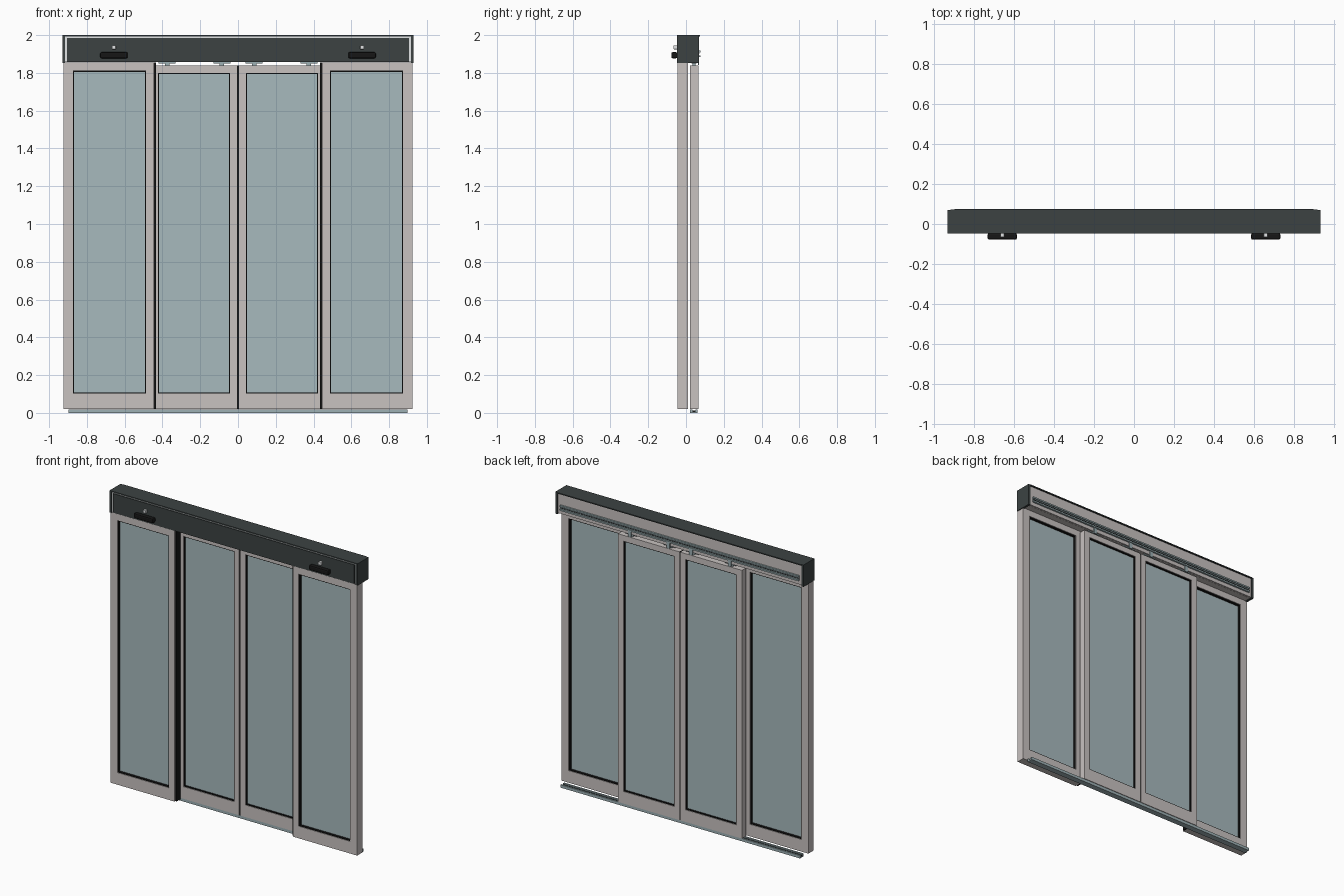
import bpy, bmesh, math
from mathutils import Matrix, Vector

if "Cube" in bpy.data.objects:
    bpy.data.objects.remove(bpy.data.objects["Cube"])


def material(name, rgb):
    m = bpy.data.materials.new(name)
    m.diffuse_color = (*rgb, 1)
    m.use_nodes = True
    m.node_tree.nodes["Principled BSDF"].inputs["Base Color"].default_value = m.diffuse_color
    return m


FRAME = material("warm grey frame", (0.58, 0.54, 0.53))
GLASS = material("blue grey glass", (0.39, 0.49, 0.51))
DARK = material("charcoal housing", (0.045, 0.055, 0.055))
BLACK = material("black rubber", (0.008, 0.008, 0.008))
METAL = material("aluminium", (0.34, 0.44, 0.46))
WHITE = material("pale trim", (0.85, 0.87, 0.88))


def boxes(name, mat, spans, bevel=0):
    """One object made of boxes, each (x0, x1, y0, y1, z0, z1)."""
    bm = bmesh.new()
    for x0, x1, y0, y1, z0, z1 in spans:
        size = Matrix.Diagonal((x1 - x0, y1 - y0, z1 - z0, 1))
        mid = Vector((x0 + x1, y0 + y1, z0 + z1)) / 2
        bmesh.ops.create_cube(bm, size=1, matrix=Matrix.Translation(mid) @ size)
    me = bpy.data.meshes.new(name)
    bm.to_mesh(me)
    bm.free()
    me.materials.append(mat)
    ob = bpy.data.objects.new(name, me)
    bpy.context.collection.objects.link(ob)
    if bevel:
        mod = ob.modifiers.new("bevel", "BEVEL")
        mod.width, mod.segments = bevel, 2
    return ob


def ring(outer, inner, y0, y1):
    """Four boxes around an opening; outer and inner are (x0, x1, z0, z1)."""
    a, b, c, d = outer
    e, f, g, h = inner
    return [(a, e, y0, y1, c, d), (f, b, y0, y1, c, d),
            (e, f, y0, y1, c, g), (e, f, y0, y1, h, d)]


def panel(name, outer, opening, y0, y1):
    """Door leaf: frame, rubber gasket and recessed glass."""
    x0, x1, z0, z1 = opening
    g = 0.006
    glazed = (x0 + g, x1 - g, z0 + g, z1 - g)
    mid = (y0 + y1) / 2
    boxes(name + "_frame", FRAME, ring(outer, opening, y0, y1))
    boxes(name + "_gasket", BLACK, ring(opening, glazed, y0 + 0.004, y1 - 0.004))
    boxes(name + "_glass", GLASS,
          [(glazed[0], glazed[1], mid - 0.008, mid + 0.008, glazed[2], glazed[3])])


def flip(s, x0, x1):
    return (x0, x1) if s > 0 else (-x1, -x0)


for s, side in ((-1, "left"), (1, "right")):
    # Fixed outer leaf and sliding inner leaf
    panel("fixed_panel_" + side, (*flip(s, 0.445, 0.925), 0.02, 1.855),
          (*flip(s, 0.487, 0.873), 0.102, 1.812), -0.045, 0.01)
    panel("sliding_panel_" + side, (*flip(s, 0.005, 0.465), 0.02, 1.838),
          (*flip(s, 0.042, 0.423), 0.102, 1.80), 0.02, 0.065)
    # Rubber seal on the inner edge of the fixed leaf
    boxes("fixed_seal_" + side, BLACK,
          [(*flip(s, 0.435, 0.445), -0.035, 0.006, 0.02, 1.855)])
    # Hangers carrying the sliding leaf
    for i, x in enumerate((0.085, 0.375)):
        boxes(f"hanger_{side}_{i}", METAL,
              [(*flip(s, x - 0.045, x + 0.045), 0.03, 0.055, 1.85, 1.857),
               (*flip(s, x - 0.012, x + 0.012), 0.035, 0.05, 1.836, 1.852),
               (*flip(s, x - 0.012, x + 0.012), 0.064, 0.07, 1.842, 1.89)])
    # Header end cap
    boxes("end_cap_" + side, DARK, [(*flip(s, 0.915, 0.93), -0.047, 0.07, 1.852, 2.0)])
    # Motion sensor and indicator
    c = 0.657
    boxes("sensor_" + side, BLACK,
          [(*flip(s, c - 0.073, c + 0.073), -0.078, -0.046, 1.877, 1.91)], 0.008)
    boxes("indicator_" + side, WHITE,
          [(*flip(s, c - 0.01, c + 0.01), -0.066, -0.046, 1.925, 1.945)], 0.002)

# Seal where the sliding leaves meet
boxes("centre_seal", BLACK, [(-0.005, 0.005, 0.025, 0.06, 0.02, 1.838)])

# Header housing: front cover, top, pale trim in the cover joint
boxes("header_cover", DARK, [(-0.905, 0.905, -0.048, -0.038, 1.857, 1.986)])
boxes("header_top", DARK, [(-0.915, 0.915, -0.047, 0.073, 1.993, 2.0)])
boxes("cover_trim", WHITE, [(-0.915, 0.915, -0.041, -0.034, 1.857, 1.993)])

# Header carrier profile: back plate and underside
boxes("header_back", FRAME, [(-0.915, 0.915, 0.052, 0.064, 1.858, 1.993)])
boxes("header_underside", FRAME, [(-0.915, 0.915, -0.034, 0.052, 1.857, 1.864)])

# Running rail with a groove on the back of the header
boxes("running_rail", METAL, [(-0.895, 0.895, 0.064, 0.076, 1.883, 1.893),
                              (-0.895, 0.895, 0.064, 0.069, 1.893, 1.909),
                              (-0.895, 0.895, 0.064, 0.076, 1.909, 1.919)])
boxes("rail_shadow_gap", BLACK, [(-0.895, 0.895, 0.064, 0.071, 1.899, 1.902)])

# Floor guide channel
boxes("floor_track", METAL, [(-0.898, 0.898, 0.022, 0.062, 0.0, 0.006),
                             (-0.898, 0.898, 0.022, 0.034, 0.006, 0.019),
                             (-0.898, 0.898, 0.05, 0.062, 0.006, 0.019)])
boxes("floor_track_slot", BLACK, [(-0.897, 0.897, 0.034, 0.05, 0.006, 0.012)])
